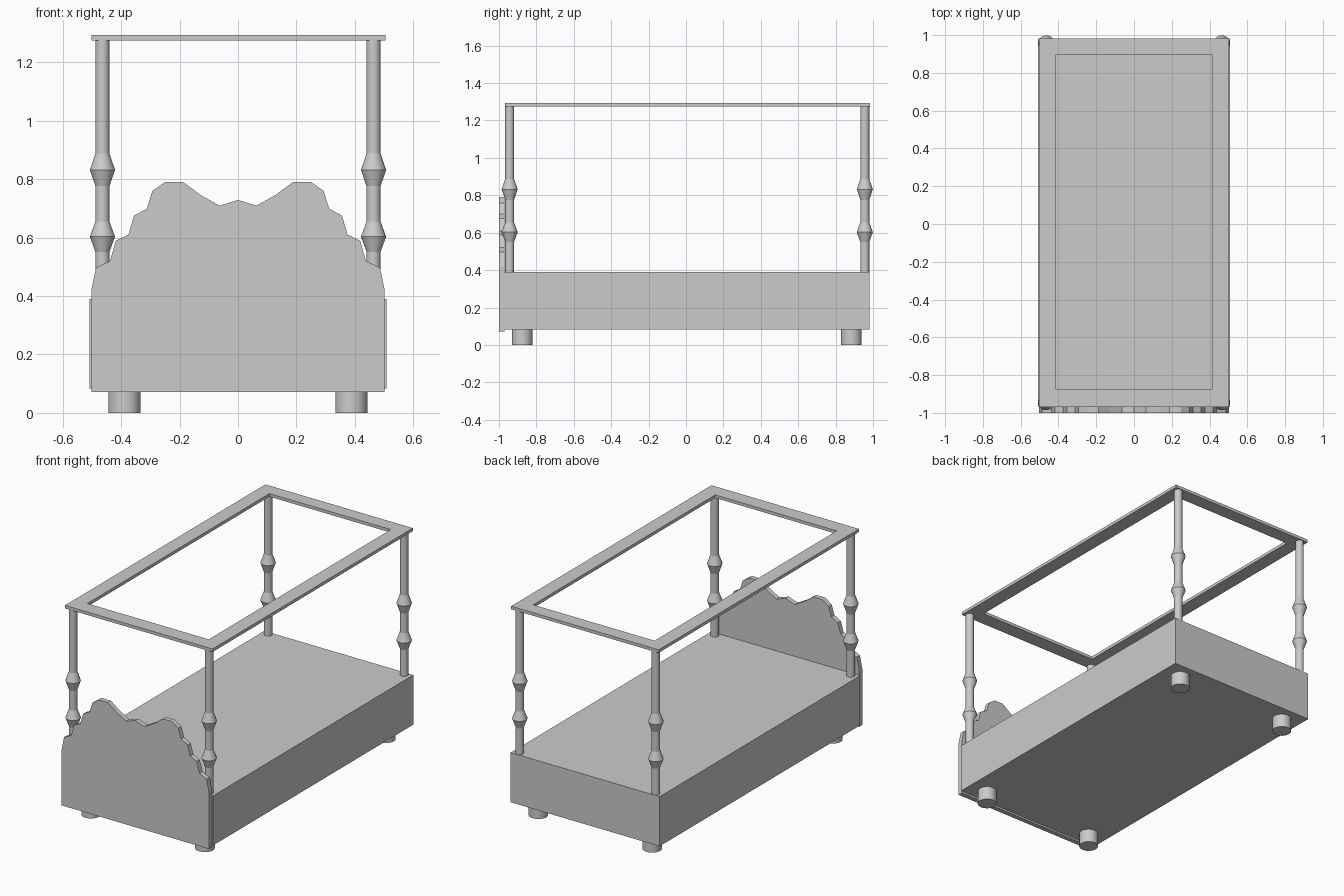
import bpy
import bmesh
import math

cube = bpy.data.objects.get("Cube")
if cube:
    bpy.data.objects.remove(cube, do_unlink=True)

grey = bpy.data.materials.new("plain grey")
grey.use_nodes = True
colour = (0.6, 0.6, 0.6, 1)
grey.diffuse_color = colour
grey.node_tree.nodes["Principled BSDF"].inputs["Base Color"].default_value = colour


def finish(name, bm, smooth=False):
    bmesh.ops.recalc_face_normals(bm, faces=bm.faces)
    mesh = bpy.data.meshes.new(name)
    bm.to_mesh(mesh)
    bm.free()
    mesh.materials.append(grey)
    obj = bpy.data.objects.new(name, mesh)
    bpy.context.collection.objects.link(obj)
    if smooth:
        bpy.ops.object.select_all(action="DESELECT")
        obj.select_set(True)
        bpy.context.view_layer.objects.active = obj
        bpy.ops.object.shade_smooth_by_angle(angle=math.radians(15))
    return obj


def extrude(bm, faces, offset):
    result = bmesh.ops.extrude_face_region(bm, geom=faces)
    verts = [v for v in result["geom"] if isinstance(v, bmesh.types.BMVert)]
    bmesh.ops.translate(bm, verts=verts, vec=offset)


def prism(name, outline, offset):
    bm = bmesh.new()
    face = bm.faces.new([bm.verts.new(p) for p in outline])
    extrude(bm, [face], offset)
    return finish(name, bm)


def rectangle(x0, x1, y0, y1, z):
    return [(x0, y0, z), (x1, y0, z), (x1, y1, z), (x0, y1, z)]


def turned(name, x, y, profile, sides=32):
    """Lathe a (radius, height) profile around a vertical axis."""
    bm = bmesh.new()
    rings = []
    for r, z in profile:
        angles = [math.tau * i / sides for i in range(sides)]
        rings.append([bm.verts.new((x + r * math.cos(a), y + r * math.sin(a), z))
                      for a in angles])
    for low, high in zip(rings, rings[1:]):
        for i in range(sides):
            j = (i + 1) % sides
            bm.faces.new((low[i], low[j], high[j], high[i]))
    bm.faces.new(rings[0])
    bm.faces.new(rings[-1])
    return finish(name, bm, smooth=True)


# Bed base
prism("bed_base", rectangle(-0.508, 0.508, -0.97, 0.982, 0.083), (0, 0, 0.306))

# Scalloped end board, mirrored about its middle
half = [(-0.502, 0.072), (-0.502, 0.42), (-0.486, 0.497), (-0.438, 0.52),
        (-0.418, 0.589), (-0.375, 0.61), (-0.356, 0.675), (-0.312, 0.699),
        (-0.293, 0.76), (-0.25, 0.79), (-0.188, 0.79), (-0.13, 0.747),
        (-0.063, 0.709)]
outline = half + [(0, 0.729)] + [(-x, z) for x, z in reversed(half)]
prism("scalloped_board", [(x, -1, z) for x, z in outline], (0, 0.03, 0))

# Canopy frame: two rectangles bridged into a flat ring
bm = bmesh.new()
outer = [bm.verts.new(p) for p in rectangle(-0.502, 0.504, -0.968, 0.983, 1.274)]
inner = [bm.verts.new(p) for p in rectangle(-0.414, 0.414, -0.876, 0.897, 1.274)]
ring = [bm.faces.new((outer[i], outer[(i + 1) % 4], inner[(i + 1) % 4], inner[i]))
        for i in range(4)]
extrude(bm, ring, (0, 0, 0.019))
finish("canopy_frame", bm)

# Turned posts with two bulges, and round feet
shaft, bulge = 0.024, 0.043
post = [(shaft, 0.38), (shaft, 0.551), (bulge, 0.603), (shaft, 0.655),
        (shaft, 0.776), (bulge, 0.832), (shaft, 0.887), (shaft, 1.275)]
for side, sx in (("right", -1), ("left", 1)):
    for end, post_y, foot_y in (("front", -0.943, -0.876), ("back", 0.956, 0.884)):
        turned(f"{end}_{side}_post", sx * 0.464, post_y, post)
        turned(f"{end}_{side}_foot", sx * 0.388, foot_y, [(0.055, 0), (0.055, 0.085)])
